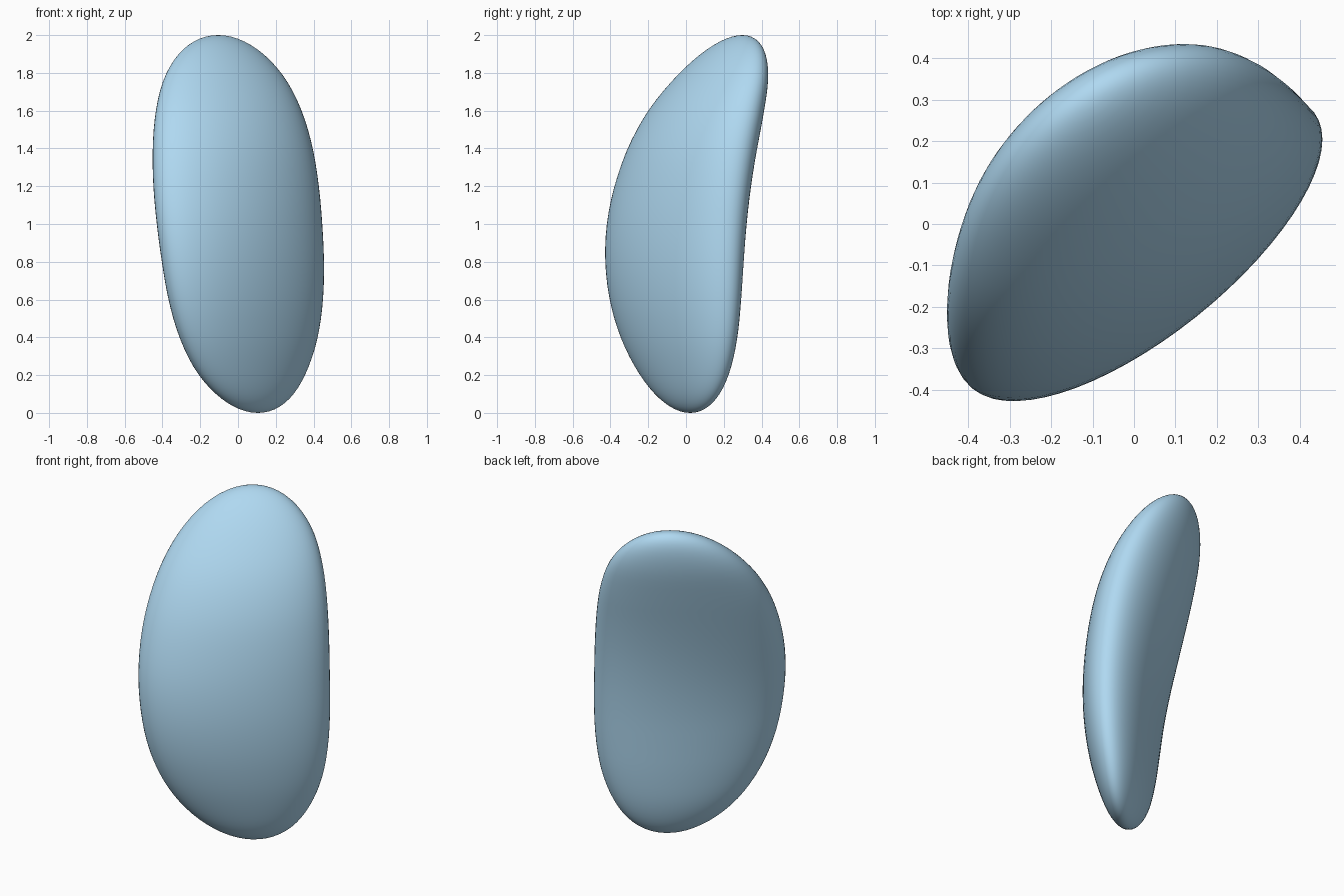
import bpy, bmesh, math

if "Cube" in bpy.data.objects:
    bpy.data.objects.remove(bpy.data.objects["Cube"])

SEGMENTS, RINGS = 64, 48

# Evenly spaced in height from z = 0 to z = 2
CENTRE_X = [0.105, 0.074, 0.056, 0.041, 0.026, 0.008, -0.010, -0.028, -0.049, -0.075, -0.105]
CENTRE_Y = [0.022, -0.009, -0.037, -0.056, -0.061, -0.049, -0.017, 0.034, 0.107, 0.201, 0.298]
# Half extents, relative to a round profile: along x, along y, and half thickness
HALF_X = [0.475, 0.467, 0.457, 0.446, 0.438, 0.438, 0.447, 0.462, 0.482, 0.505, 0.52]
HALF_Y = [0.395, 0.390, 0.386, 0.380, 0.374, 0.370, 0.369, 0.374, 0.383, 0.390, 0.395]
THICK = [0.220, 0.218, 0.216, 0.215, 0.216, 0.222, 0.234, 0.251, 0.268, 0.282, 0.29]


def sample(table, z):
    """Smooth interpolation of a table over the height."""
    t = z / 2 * (len(table) - 1)
    i = min(int(t), len(table) - 2)
    f = t - i
    p1, p2 = table[i], table[i + 1]
    p0 = table[i - 1] if i > 0 else 2 * p1 - p2
    p3 = table[i + 2] if i + 2 < len(table) else 2 * p2 - p1
    return p1 + 0.5 * f * (p2 - p0 + f * (2 * p0 - 5 * p1 + 4 * p2 - p3
                                         + f * (3 * (p1 - p2) + p3 - p0)))


def section(bm, phi):
    """One horizontal oval, long along the x = y diagonal."""
    z, r = 1 - math.cos(phi), math.sin(phi)
    cx, cy, hx, hy, th = (sample(t, z) for t in (CENTRE_X, CENTRE_Y, HALF_X, HALF_Y, THICK))
    shear = ((hx * hx + hy * hy) / 2 - th * th) / hx
    depth = math.sqrt(hy * hy - shear * shear)
    ring = []
    for k in range(SEGMENTS):
        a = 2 * math.pi * k / SEGMENTS
        c, s = math.cos(a), math.sin(a)
        ring.append(bm.verts.new((cx + r * hx * c, cy + r * (shear * c + depth * s), z)))
    return ring


# Curved bean-shaped body, lofted from bottom to top
bm = bmesh.new()
rings = [section(bm, math.pi * i / RINGS) for i in range(1, RINGS)]
for low, high in zip(rings, rings[1:]):
    for k in range(SEGMENTS):
        n = (k + 1) % SEGMENTS
        bm.faces.new((low[k], low[n], high[n], high[k]))
bottom = bm.verts.new((CENTRE_X[0], CENTRE_Y[0], 0))
top = bm.verts.new((CENTRE_X[-1], CENTRE_Y[-1], 2))
for k in range(SEGMENTS):
    n = (k + 1) % SEGMENTS
    bm.faces.new((bottom, rings[0][n], rings[0][k]))
    bm.faces.new((top, rings[-1][k], rings[-1][n]))
bmesh.ops.recalc_face_normals(bm, faces=bm.faces)
for f in bm.faces:
    f.smooth = True

mesh = bpy.data.meshes.new("bean_body")
bm.to_mesh(mesh)
bm.free()
body = bpy.data.objects.new("bean_body", mesh)
bpy.context.collection.objects.link(body)

# Pale blue finish
blue = bpy.data.materials.new("pale_blue")
blue.diffuse_color = (0.43, 0.69, 0.88, 1)
blue.use_nodes = True
blue.node_tree.nodes["Principled BSDF"].inputs["Base Color"].default_value = blue.diffuse_color
mesh.materials.append(blue)
